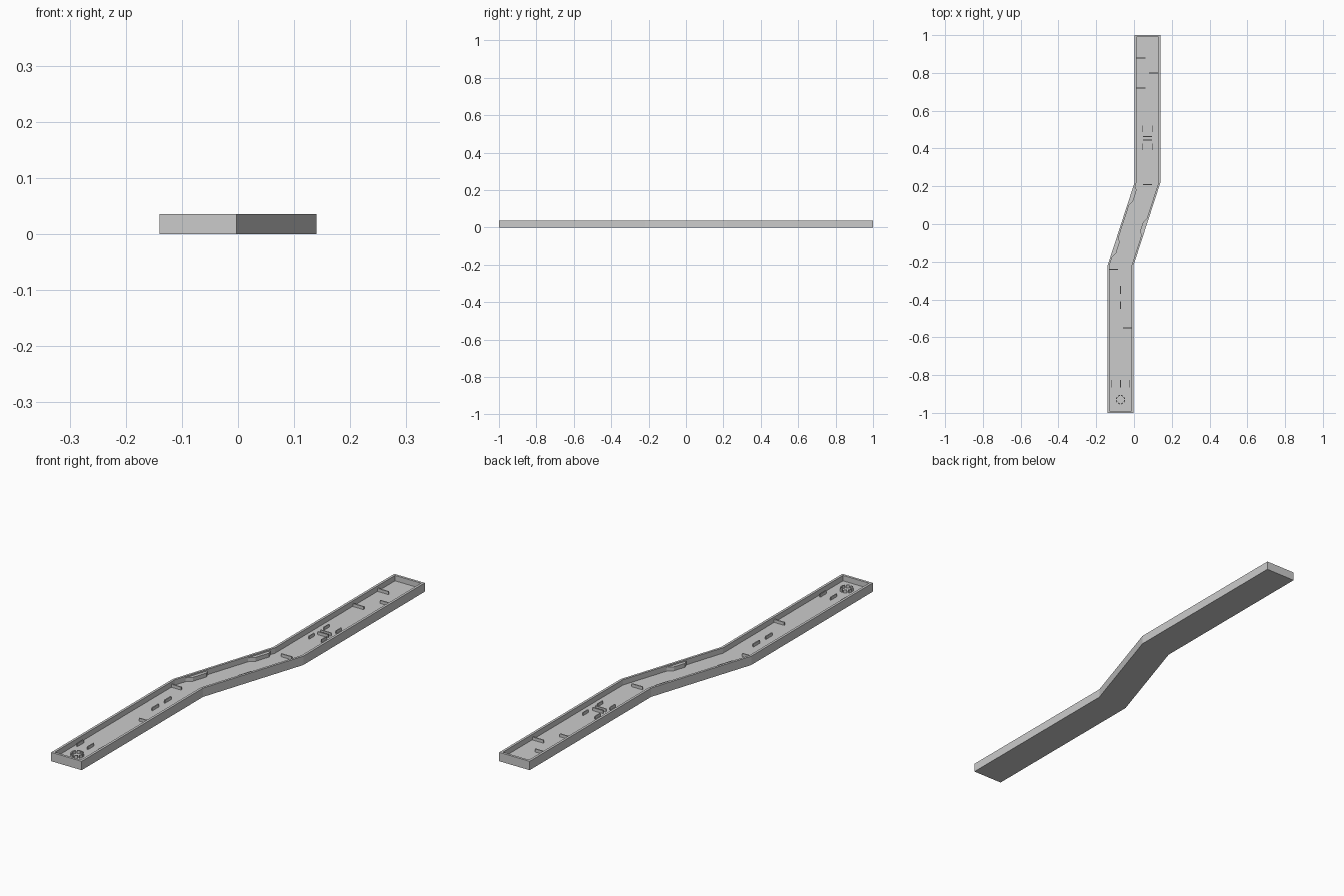
import bpy, bmesh, math

if "Cube" in bpy.data.objects:
    bpy.data.objects.remove(bpy.data.objects["Cube"])

H, FLOOR, T = 0.036, 0.014, 0.010     # wall height, floor level, wall thickness
CX, BEND, HALF = 0.0715, 0.22, 0.0685  # lane offset, bend position, half width


def mesh_object(name, bm):
    bmesh.ops.recalc_face_normals(bm, faces=bm.faces[:])
    me = bpy.data.meshes.new(name)
    bm.to_mesh(me)
    bm.free()
    ob = bpy.data.objects.new(name, me)
    bpy.context.collection.objects.link(ob)
    return ob


def outline(half, end):
    path = [(-CX, -end), (-CX, -BEND), (CX, BEND), (CX, end)]
    return [(x + half, y) for x, y in path] + [(x - half, y) for x, y in reversed(path)]


def loft(name, loops):
    bm = bmesh.new()
    rings = [[bm.verts.new((x, y, z)) for x, y in pts] for pts, z in loops]
    n = len(rings[0])
    for a, b in zip(rings, rings[1:]):
        for i in range(n):
            j = (i + 1) % n
            bm.faces.new((a[i], a[j], b[j], b[i]))
    bm.faces.new(rings[0])
    bm.faces.new(rings[-1])
    return mesh_object(name, bm)


def prism(name, pts, top):
    return loft(name, [(pts, FLOOR - 0.002), (pts, top)])


def bar(name, x, y, sx, sy, h=0.012, angle=0):
    c, s = math.cos(angle), math.sin(angle)
    pts = [(x + a * c - b * s, y + a * s + b * c) for a, b in
           ((-sx / 2, -sy / 2), (sx / 2, -sy / 2), (sx / 2, sy / 2), (-sx / 2, sy / 2))]
    return prism(name, pts, FLOOR + h)


# Bent tray: outer wall, rim, inner wall and floor in one shell
outer, inner = outline(HALF, 1.0), outline(HALF - T, 1.0 - T)
loft("tray", [(outer, 0), (outer, H), (inner, H), (inner, FLOOR)])

# Cross barriers (x centre, y)
for x, y in ((0.038, 0.88), (0.104, 0.80), (0.038, 0.72), (0.0715, 0.21),
             (-0.11, -0.24), (-0.034, -0.55), (0.0715, 0.463), (0.0715, 0.445)):
    bar("cross_barrier", x, y, 0.048, 0.005)

# Lengthwise barriers
for y in (-0.35, -0.43):
    bar("lane_divider", -CX, y, 0.005, 0.042)

# Gate of short posts around the double barrier
for x in (0.044, 0.099):
    for y in (0.41, 0.505):
        bar("gate_wall", x, y, 0.004, 0.034)

# Short guide walls near the front end
for x in (-0.118, -0.0715, -0.025):
    bar("guide_wall", x, -0.845, 0.004, 0.04)

# Ring of small blocks
for i in range(8):
    a = math.tau * (i + 0.5) / 8
    bar("ring_block", -CX + 0.022 * math.cos(a), -0.93 + 0.022 * math.sin(a),
        0.005, 0.012, angle=a)

# Angled ledges against the diagonal walls
for side, y0, y1 in ((-1, -0.175, -0.075), (-1, 0.10, 0.20), (1, -0.06, 0.03)):
    def wall(y, inset):
        return (CX * y / BEND + side * (HALF - T + 0.001 - inset), y)
    prism("wall_ledge", [wall(y0, 0), wall(y0 + 0.02, 0.015),
                         wall(y1 - 0.02, 0.015), wall(y1, 0)], 0.030)
